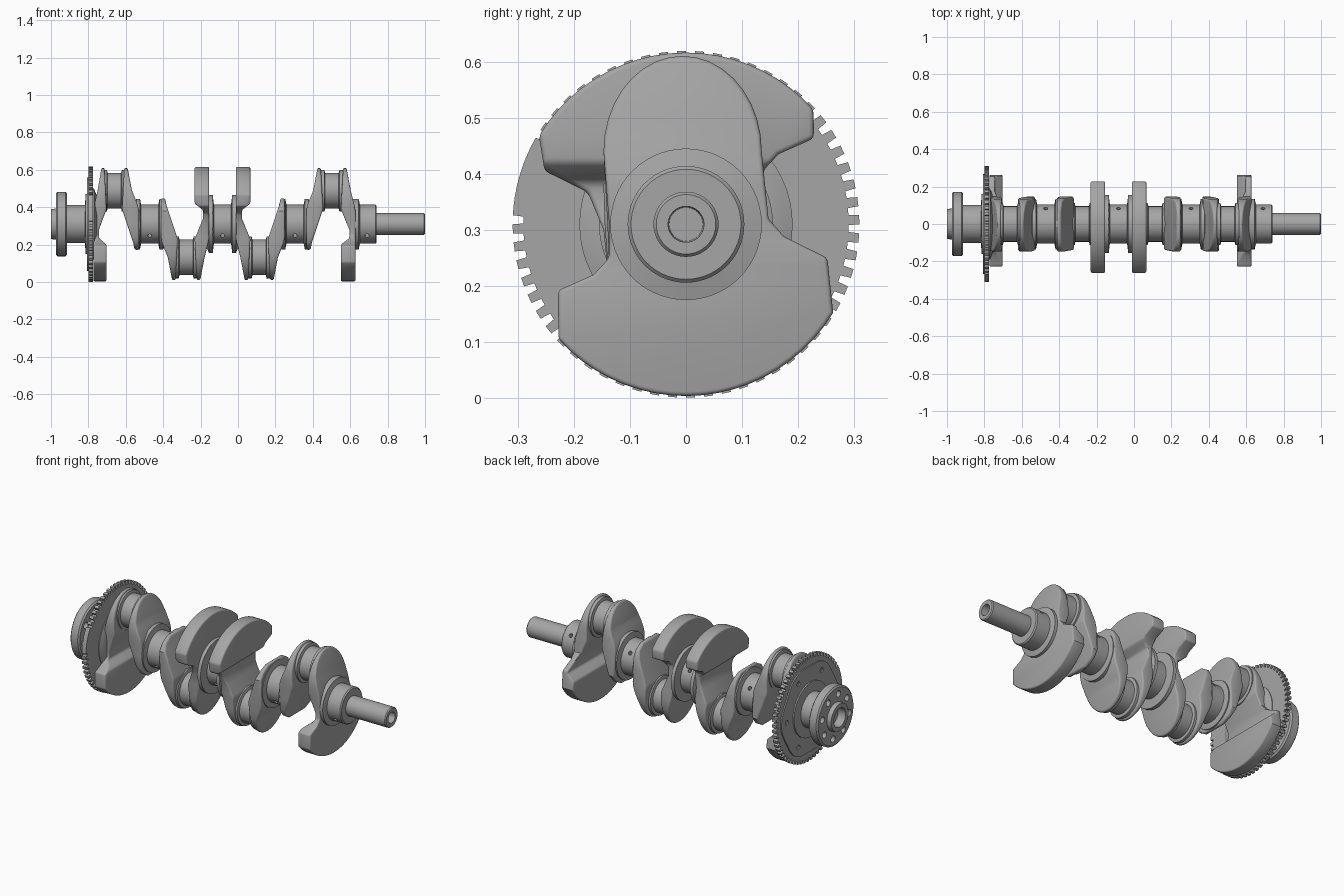
import bpy, bmesh
from math import sin, cos, pi, radians
from mathutils import Matrix, Vector

AXIS = 0.31      # height of the shaft axis
THROW = 0.178    # crankpin offset

cube = bpy.data.objects.get("Cube")
if cube:
    bpy.data.objects.remove(cube)

steel = bpy.data.materials.new("steel_grey")
steel.use_nodes = True
steel.diffuse_color = (0.38, 0.38, 0.38, 1)
steel.node_tree.nodes["Principled BSDF"].inputs["Base Color"].default_value = (0.38, 0.38, 0.38, 1)


def activate(obj):
    bpy.ops.object.select_all(action='DESELECT')
    obj.select_set(True)
    bpy.context.view_layer.objects.active = obj


def finish(bm, name, bevel=0, offset=0):
    """Turn a bmesh into a shaded object on the shaft axis."""
    bmesh.ops.recalc_face_normals(bm, faces=bm.faces)
    mesh = bpy.data.meshes.new(name)
    bm.to_mesh(mesh)
    bm.free()
    obj = bpy.data.objects.new(name, mesh)
    obj.location.z = AXIS + offset
    mesh.materials.append(steel)
    bpy.context.collection.objects.link(obj)
    activate(obj)
    if bevel:
        mod = obj.modifiers.new("edges", 'BEVEL')
        mod.width, mod.segments, mod.angle_limit = bevel, 3, radians(40)
        bpy.ops.object.modifier_apply(modifier=mod.name)
    bpy.ops.object.shade_smooth_by_angle(angle=radians(32))
    return obj


def lathe(name, profile, offset=0, steps=56):
    """Spin an (x, radius) profile around the x axis."""
    bm = bmesh.new()
    verts = [bm.verts.new((x, 0, r)) for x, r in profile]
    edges = [bm.edges.new(pair) for pair in zip(verts, verts[1:])]
    bmesh.ops.spin(bm, geom=verts + edges, cent=(0, 0, 0), axis=(1, 0, 0),
                   angle=2 * pi, steps=steps, use_duplicate=False)
    bmesh.ops.remove_doubles(bm, verts=bm.verts, dist=0.0001)
    return finish(bm, name, offset=offset)


def prism(outline, x0, x1):
    """Extrude a (y, z) outline from x0 to x1."""
    bm = bmesh.new()
    face = bm.faces.new([bm.verts.new((x0, y, z)) for y, z in outline])
    ext = bmesh.ops.extrude_face_region(bm, geom=[face])
    for v in ext["geom"]:
        if isinstance(v, bmesh.types.BMVert):
            v.co.x = x1
    return bm


def drill(target, holes):
    """Cut holes given as (centre, direction, radius, depth)."""
    bm = bmesh.new()
    for centre, axis, r, depth in holes:
        turn = Vector(axis).to_track_quat('Z', 'Y').to_matrix().to_4x4()
        bmesh.ops.create_cone(bm, cap_ends=True, segments=16, radius1=r, radius2=r,
                              depth=depth, matrix=Matrix.Translation(centre) @ turn)
    cutter = finish(bm, "hole_cutter")
    cutter.hide_render = True
    activate(target)
    mod = target.modifiers.new("holes", 'BOOLEAN')
    mod.operation, mod.solver, mod.object = 'DIFFERENCE', 'EXACT', cutter
    bpy.ops.object.modifier_apply(modifier=mod.name)
    bpy.data.objects.remove(cutter)
    bpy.ops.object.shade_smooth_by_angle(angle=radians(32))


def lerp(table, w):
    """Piecewise linear lookup in a table sorted by falling w."""
    if w >= table[0][0]:
        return table[0][1]
    for (wa, da), (wb, db) in zip(table, table[1:]):
        if w >= wb:
            return da + (db - da) * (wa - w) / (wa - wb)
    return table[-1][1]


# Web thickness profiles: (distance along the throw, depth from the pin face)
PIN_PLAIN = [(0.3, 0.012), (0.08, 0), (-0.1, 0.06), (-0.14, 0.068)]
PIN_HEAVY = [(0.3, 0.012), (0.08, 0), (-0.03, 0.045), (-0.075, 0.045), (-0.11, 0)]
MAIN_FACE = [(0.3, 0.03), (0.18, 0.053), (0.1, 0.085), (0.07, 0.09)]
MAIN_HEAVY = [(0.3, 0.03), (0.18, 0.053), (0.1, 0.073), (0.07, 0.078)]


def web(name, xp, side, up, heavy, drop=0, scale=1):
    """Crank arm: rounded pin lobe, with or without a counterweight fan."""
    lobe = [(-0.006 + 0.141 * cos(a), 0.13 + 0.17 * sin(a))
            for a in [pi * i / 18 for i in range(19)]]
    if heavy:
        left = [(-0.137, 0), (-0.137, -0.06 - drop), (-0.165, -0.09 - drop),
                (-0.228, -0.118 - drop)]
        fan = [(0.306 * cos(a), 0.306 * sin(a))
               for a in [radians(222 + 107 * i / 20) for i in range(21)]]
        right = [(0.252, -0.06 - drop), (0.175, -0.022 - drop), (0.147, 0.01)]
        tail = left + fan + right
    else:
        tail = [(-0.14, 0), (-0.137, -0.07), (-0.115, -0.11), (-0.07, -0.138),
                (0.07, -0.138), (0.12, -0.11), (0.147, -0.07), (0.145, 0)]
    bm = prism(lobe + tail, 0, 1)
    pin, main = (PIN_HEAVY, MAIN_HEAVY) if heavy else (PIN_PLAIN, MAIN_FACE)
    for w in sorted({w for w, d in pin + main}):
        bmesh.ops.bisect_plane(bm, geom=bm.verts[:] + bm.edges[:] + bm.faces[:],
                               plane_co=(0, 0, w), plane_no=(0, 0, 1))
    for v in bm.verts:
        depth = lerp(main if v.co.x > 0.5 else pin, v.co.z)
        v.co = (xp + side * scale * depth, up * v.co.y, up * v.co.z)
    finish(bm, name, bevel=0.012)


# Crank arms: name, pin face x, direction to main journal, throw up/down, weight
web("rear_counterweight_web", -0.703, -1, 1, True, scale=0.9)
web("cylinder_one_inner_web", -0.62, 1, 1, False)
web("cylinder_two_outer_web", -0.322, -1, -1, False)
web("cylinder_two_counterweight_web", -0.232, 1, -1, True, drop=0.035)
web("cylinder_three_counterweight_web", 0.066, -1, -1, True, drop=0.035)
web("cylinder_three_outer_web", 0.16, 1, -1, False)
web("cylinder_four_inner_web", 0.455, -1, 1, False)
web("front_counterweight_web", 0.55, 1, 1, True)

# Crankpins with thin shoulder collars
for name, x, up in (("one", -0.661, 1), ("two", -0.277, -1),
                    ("three", 0.113, -1), ("four", 0.502, 1)):
    lathe("crankpin_" + name,
          [(x - 0.06, 0), (x - 0.06, 0.112), (x - 0.04, 0.112), (x - 0.036, 0.095),
           (x + 0.036, 0.095), (x + 0.04, 0.112), (x + 0.06, 0.112), (x + 0.06, 0)],
          offset=up * THROW)

# Main journals with collars and cross-drilled oil holes
for name, x, r in (("two", -0.472, 0.135), ("three", -0.083, 0.155), ("four", 0.305, 0.135)):
    obj = lathe("main_journal_" + name,
                [(x - 0.085, 0), (x - 0.085, r - 0.03), (x - 0.072, r), (x - 0.052, r),
                 (x - 0.046, 0.104), (x + 0.046, 0.104), (x + 0.052, r),
                 (x + 0.072, r), (x + 0.085, r - 0.03), (x + 0.085, 0)])
    drill(obj, [((x, 0, 0), (0, 0.8, 0.6), 0.011, 0.4)])

front = lathe("front_main_journal",
              [(0.6, 0), (0.6, 0.135), (0.645, 0.135), (0.652, 0.104),
               (0.735, 0.104), (0.741, 0.098), (0.741, 0)])
drill(front, [((0.69, 0, 0), (0, 0.8, 0.6), 0.011, 0.4)])

# Nose shaft with a centre bore
lathe("nose_shaft", [(0.73, 0), (0.73, 0.058), (0.994, 0.058), (1, 0.053),
                     (1, 0.032), (0.94, 0.03), (0.94, 0)])

# Rear journal, bolt flange and pilot hub
flange = lathe("rear_flange",
               [(-0.95, 0), (-0.95, 0.055), (-1, 0.055), (-1, 0.08), (-0.974, 0.083),
                (-0.974, 0.163), (-0.966, 0.172), (-0.922, 0.172), (-0.914, 0.163),
                (-0.914, 0.102), (-0.818, 0.102), (-0.815, 0.16), (-0.79, 0.16), (-0.79, 0)])
drill(flange, [((-0.97, 0.126 * cos(a), 0.126 * sin(a)), (1, 0, 0), 0.019, 0.16)
               for a in [pi * i / 4 + 0.2 for i in range(8)]])

# Toothed timing wheel with one long solid tooth
TEETH = 60
wheel = []
for i in range(TEETH):
    a = 2 * pi * i / TEETH
    root = 0.309 if 25 <= i <= 28 else 0.29
    for part, r in ((0, 0.309), (0.5, 0.309), (0.55, root), (0.95, root)):
        t = a + part * 2 * pi / TEETH
        wheel.append((r * cos(t), r * sin(t)))
finish(prism(wheel, -0.8, -0.774), "timing_wheel")

# Scalloped cover plate behind the wheel, with bolt holes
scallop = [((0.258 + 0.008 * cos(6 * a)) * cos(a), (0.258 + 0.008 * cos(6 * a)) * sin(a))
           for a in [2 * pi * i / 96 for i in range(96)]]
plate = finish(prism(scallop, -0.807, -0.79), "wheel_plate")
drill(plate, [((-0.8, 0.215 * cos(a), 0.215 * sin(a)), (1, 0, 0), 0.014, 0.05)
              for a in [pi * i / 3 for i in range(6)]])

# Hub between the wheel and the rear web
lathe("wheel_hub", [(-0.79, 0), (-0.79, 0.19), (-0.77, 0.19), (-0.764, 0.175),
                    (-0.755, 0.15), (-0.755, 0)])
